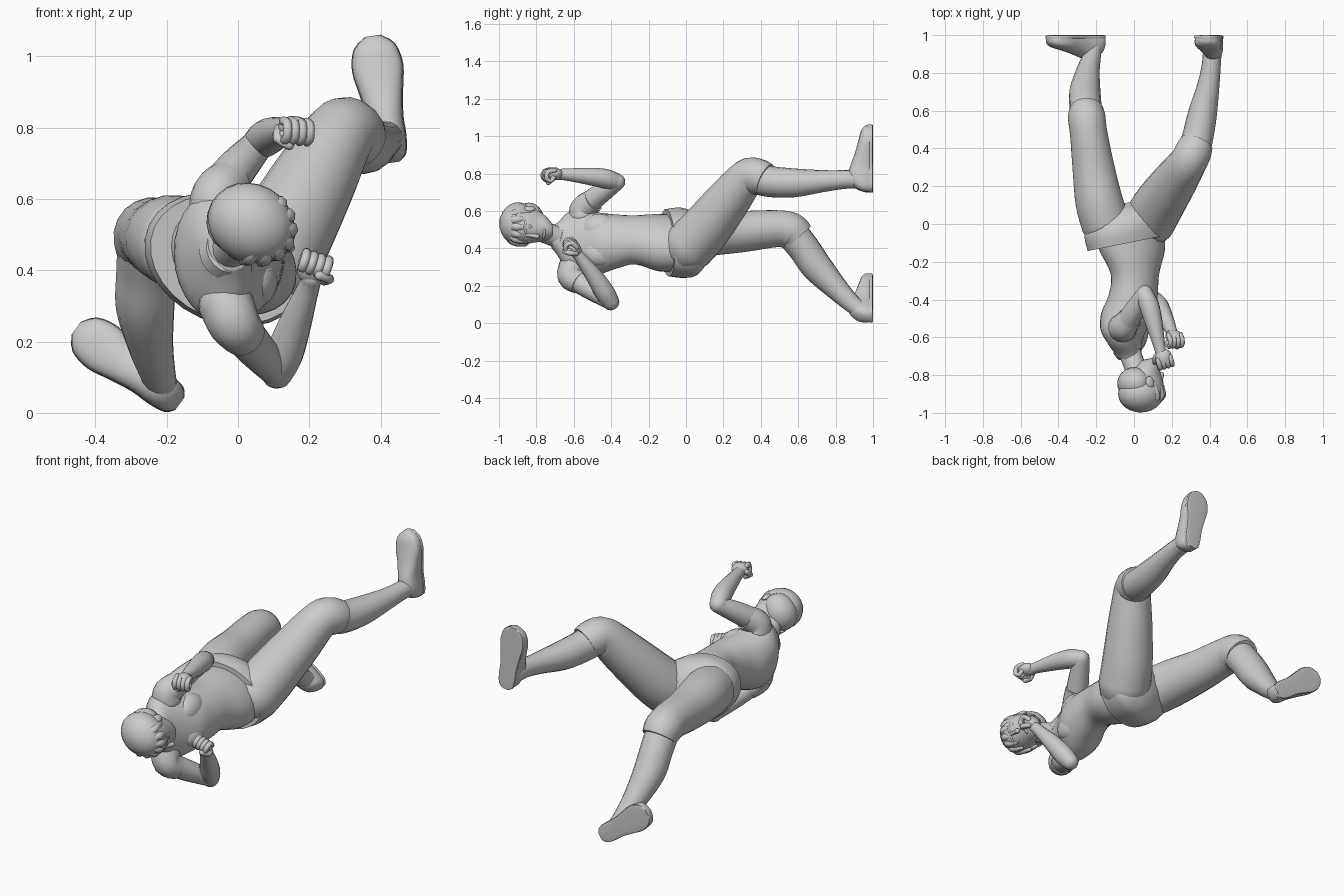
import bpy
from math import sin, cos, pi, radians
from mathutils import Vector as V, Matrix

if "Cube" in bpy.data.objects:
    bpy.data.objects.remove(bpy.data.objects["Cube"])


def spline(keys, steps=4):
    """Catmull-Rom interpolation of tuples of numbers."""
    out, k = [], [V(p) for p in keys]
    for i in range(len(k) - 1):
        a, b, c, d = k[max(i - 1, 0)], k[i], k[i + 1], k[min(i + 2, len(k) - 1)]
        for j in range(steps):
            t = j / steps
            out.append(b + (c - a) * (t / 2) + (a * 2 - b * 5 + c * 4 - d) * (t * t / 2)
                       + (b * 3 - a - c * 3 + d) * (t ** 3 / 2))
    return out + [k[-1]]


def finish(name, verts, faces, angle=50):
    me = bpy.data.meshes.new(name)
    me.from_pydata([tuple(v) for v in verts], [], faces)
    ob = bpy.data.objects.new(name, me)
    bpy.context.collection.objects.link(ob)
    bpy.ops.object.select_all(action='DESELECT')
    ob.select_set(True)
    bpy.context.view_layer.objects.active = ob
    bpy.ops.object.mode_set(mode='EDIT')
    bpy.ops.mesh.select_all(action='SELECT')
    bpy.ops.mesh.normals_make_consistent(inside=False)
    bpy.ops.object.mode_set(mode='OBJECT')
    bpy.ops.object.shade_smooth_by_angle(angle=radians(angle))
    return ob


def loft(name, rings, angle=50):
    n, m = len(rings[0]), len(rings)
    faces = [(i * n + j, i * n + (j + 1) % n, (i + 1) * n + (j + 1) % n, (i + 1) * n + j)
             for i in range(m - 1) for j in range(n)]
    faces += [tuple(range(n)), tuple(range((m - 1) * n, m * n))]
    return finish(name, [v for r in rings for v in r], faces, angle)


def tube(name, keys, n=16, dome=(True, True), steps=4):
    """Round limb through (x, y, z, radius) keys, with optional domed ends."""
    pts = [(V(p[:3]), p[3]) for p in spline([V(k) for k in keys], steps)]
    dirs = [(pts[min(i + 1, len(pts) - 1)][0] - pts[max(i - 1, 0)][0]).normalized()
            for i in range(len(pts))]
    ends = []
    for (p, r), d in ((pts[0], -dirs[0]), (pts[-1], dirs[-1])):
        ends.append([(p + d * r * sin(a) * .9, r * cos(a), d) for a in (.5, 1.0, 1.4)])
    stations = [(p, r, d) for (p, r), d in zip(pts, dirs)]
    if dome[0]:
        stations = [(p, r, -d) for p, r, d in reversed(ends[0])] + stations
    if dome[1]:
        stations += ends[1]
    side, rings = stations[0][2].orthogonal().normalized(), []
    for p, r, d in stations:
        side = (side - d * side.dot(d)).normalized()
        up = d.cross(side)
        rings.append([p + (side * cos(2 * pi * j / n) + up * sin(2 * pi * j / n)) * r
                      for j in range(n)])
    return loft(name, rings)


def body(name, keys, tilt=0, n=28, angle=50):
    """Trunk sections: (x, y, z, half width, half depth, twist in degrees)."""
    rings = []
    for x, y, z, a, b, ang in spline([V(k) for k in keys]):
        c, s = cos(radians(ang)), sin(radians(ang))
        ring = []
        for j in range(n):
            p, q = a * cos(2 * pi * j / n), b * sin(2 * pi * j / n)
            dx, dz = p * c - q * s, p * s + q * c
            ring.append(V((x + dx, y + tilt * dx, z + dz)))
        rings.append(ring)
    return loft(name, rings, angle)


def ball(name, mat, loc, size, seg=20):
    bpy.ops.mesh.primitive_uv_sphere_add(segments=seg, ring_count=seg // 2, radius=1)
    ob = bpy.context.object
    ob.name = name
    ob.matrix_world = mat @ Matrix.Translation(loc) @ Matrix.Diagonal((*size, 1))
    bpy.ops.object.shade_smooth()
    return ob


def frame(origin, fwd, up):
    """Local axes: x side, y forward, z up."""
    u = V(up).normalized()
    f = V(fwd)
    f = (f - u * f.dot(u)).normalized()
    return Matrix.Translation(origin) @ Matrix((f.cross(u), f, u)).transposed().to_4x4()


# Trunk, twisting from hips to shoulders
body("torso", [(-.03, -.02, .43, .2, .14, -26), (-.01, -.14, .43, .185, .14, -32),
               (.005, -.27, .445, .14, .118, -50), (-.005, -.38, .435, .15, .127, -68),
               (-.03, -.47, .425, .168, .142, -78), (-.055, -.56, .43, .185, .12, -80),
               (-.05, -.63, .435, .16, .088, -80), (-.03, -.69, .45, .085, .068, -78),
               (-.02, -.715, .46, .06, .058, -78)])
body("shorts_seat", [(-.03, -.1, .43, .224, .17, -24), (-.035, -.03, .43, .236, .178, -24),
                     (-.035, .03, .425, .225, .165, -24), (-.03, .08, .42, .16, .125, -24),
                     (-.025, .115, .42, .06, .06, -24)], tilt=.2)
chest = frame((-.03, -.45, .43), (.98, 0, .19), (0, -1, 0))
for s in (-1, 1):
    ball("chest_muscle", chest, (s * .065, .068, .01), (.08, .062, .095))

# Neck and collar
tube("neck", [(-.04, -.62, .44, .065), (-.015, -.7, .465, .058), (.02, -.79, .5, .058)])
tube("collar", [(-.035, -.66, .447, .079), (-.024, -.69, .458, .069)], dome=(False, False))

# Trouser legs, shins
tube("right_trouser_leg", [(.08, .015, .41, .14), (.13, .1, .5, .136), (.212, .22, .65, .12),
                           (.285, .325, .778, .1), (.315, .385, .782, .097),
                           (.332, .425, .767, .089)], n=20, dome=(True, False))
tube("left_trouser_leg", [(-.15, .0, .47, .13), (-.185, .12, .485, .127), (-.215, .3, .49, .112),
                          (-.24, .48, .505, .1), (-.25, .56, .493, .1),
                          (-.252, .6, .457, .091)], n=20, dome=(True, False))
tube("right_shin", [(.31, .37, .78, .087), (.335, .45, .757, .083), (.362, .58, .75, .077),
                    (.395, .74, .76, .058), (.41, .85, .768, .05), (.415, .93, .77, .05)])
tube("left_shin", [(-.25, .55, .5, .088), (-.257, .63, .4, .085), (-.26, .7, .3, .083),
                   (-.245, .8, .19, .064), (-.225, .88, .11, .05), (-.215, .925, .075, .045)])

# Shoes: sections along the sole, which rests on the plane y = 1
SHOE = [(0, .02, .05), (.02, .042, .095), (.07, .05, .13), (.13, .05, .125), (.2, .06, .1),
        (.27, .071, .08), (.33, .057, .064), (.36, .02, .04)]


def foot(side, heel, toe):
    h, d = V((heel[0], 0, heel[1])), V((toe[0] - heel[0], 0, toe[1] - heel[1])).normalized()
    w = V((d.z, 0, -d.x))

    def sq(v, e):
        return abs(v) ** e * (1 if v > 0 else -1)
    for name, grow, flat in (("shoe", 0, 0), ("sole", .002, .022)):
        rings = []
        for s, a, hh in spline(SHOE, 3):
            hh, e = (flat, .3) if flat else (hh, .75)
            rings.append([h + d * s + w * ((a + grow) * cos(t))
                          + V((0, 1 - hh * (.5 + .5 * sq(sin(t), e if sin(t) > 0 else .3)), 0))
                          for t in (2 * pi * j / 20 for j in range(20))])
        loft(side + "_" + name, rings)


foot("right", (.432, .702), (.378, 1.06))
foot("left", (-.163, .026), (-.453, .237))

# Arms
tube("left_sleeve", [(-.06, -.55, .57, .078), (-.055, -.545, .615, .073), (-.02, -.495, .655, .063)],
     dome=(True, False))
tube("left_upper_arm", [(-.055, -.55, .62, .062), (.0, -.46, .69, .056), (.06, -.365, .757, .043)])
tube("left_forearm", [(.055, -.37, .755, .045), (.08, -.43, .772, .052), (.105, -.52, .785, .046),
                      (.135, -.65, .795, .031), (.145, -.69, .795, .03)])
tube("right_sleeve", [(-.035, -.6, .31, .078), (-.01, -.615, .25, .073), (.02, -.57, .215, .062)],
     dome=(True, False))
tube("right_upper_arm", [(-.01, -.62, .25, .062), (.05, -.51, .18, .055), (.108, -.405, .115, .043)])
tube("right_forearm", [(.108, -.4, .11, .045), (.13, -.435, .165, .053), (.16, -.49, .25, .046),
                       (.197, -.565, .35, .031), (.207, -.59, .38, .03)])


# Fists: palm, four curled fingers and a thumb in a local frame
def fist(side, origin, palm, along, thumb):
    m = frame(origin, palm, along)
    ball(side + "_palm", m, (0, -.003, -.01), (.045, .034, .048))
    for i in range(4):
        x = (i - 1.5) * .022
        path = [(x, -.02, -.005), (x, -.012, .033), (x, .022, .038), (x, .036, .014), (x, .018, 0)]
        tube(side + "_finger", [(*(m @ V(p)), .0135) for p in path], n=8, steps=2)
    path = [(thumb * .038, .0, -.03), (thumb * .05, .03, .0), (thumb * .018, .048, .012)]
    tube(side + "_thumb", [(*(m @ V(p)), .014) for p in path], n=8, steps=2)


fist("left", (.16, -.717, .797), (0, -.2, -1), (.3, -1, .05), 1)
fist("right", (.213, -.605, .407), (-.1, -1, -.5), (.3, -.55, .8), -1)

# Head, built in its own frame: side, forward, up
head = frame((.042, -.865, .527), (.83, .25, -.48), (.2, -.97, -.03))
rings = []
for h, off, d, w in spline([V(k) for k in (
        (-.14, .072, .02, .02), (-.133, .064, .045, .042), (-.1, .04, .078, .07),
        (-.05, .007, .112, .088), (0, 0, .12, .1), (.05, -.004, .118, .1),
        (.095, -.008, .09, .08), (.125, -.01, .04, .035))]):
    rings.append([head @ V((w * cos(2 * pi * j / 24), off + d * sin(2 * pi * j / 24), h))
                  for j in range(24)])
loft("head", rings, 80)
tube("nose", [(*(head @ V(p[:3])), p[3]) for p in
              ((0, .112, .015, .009), (0, .126, -.025, .011), (0, .133, -.045, .014))], n=10)
tube("lips", [(*(head @ V((x, .12 - x * x * 14, -.085))), .008) for x in (-.025, 0, .025)], n=8)
for s in (-1, 1):
    ball("ear", head, (s * .096, .0, -.02), (.013, .024, .034), 12)
    ball("eye", head, (s * .038, .101, -.008), (.018, .01, .01), 12)
    tube("brow", [(*(head @ V((s * x, y, z))), .007) for x, y, z in
                  ((.015, .114, .014), (.04, .106, .02), (.065, .085, .014))], n=8)

# Short hair: tilted cap, back of the head and a flat swept fringe
ball("hair_cap", head @ Matrix.Rotation(radians(12), 4, 'X'), (0, -.007, .034),
     (.11, .124, .099), 24)
ball("hair_back", head, (0, -.042, -.03), (.1, .086, .085), 20)
for i in range(7):
    a = radians(-75 + 25 * i)
    tip = head @ V((.1 * sin(a) + .008, .108 * cos(a), .012 + .012 * (i % 2) - .03 * abs(sin(a))))
    mid = head @ V((.088 * sin(a), .097 * cos(a), .06))
    root = head @ V((.05 * sin(a), .055 * cos(a), .085))
    tube("hair_lock", [(*root, .02), (*mid, .023), (*tip, .009)], n=8)
